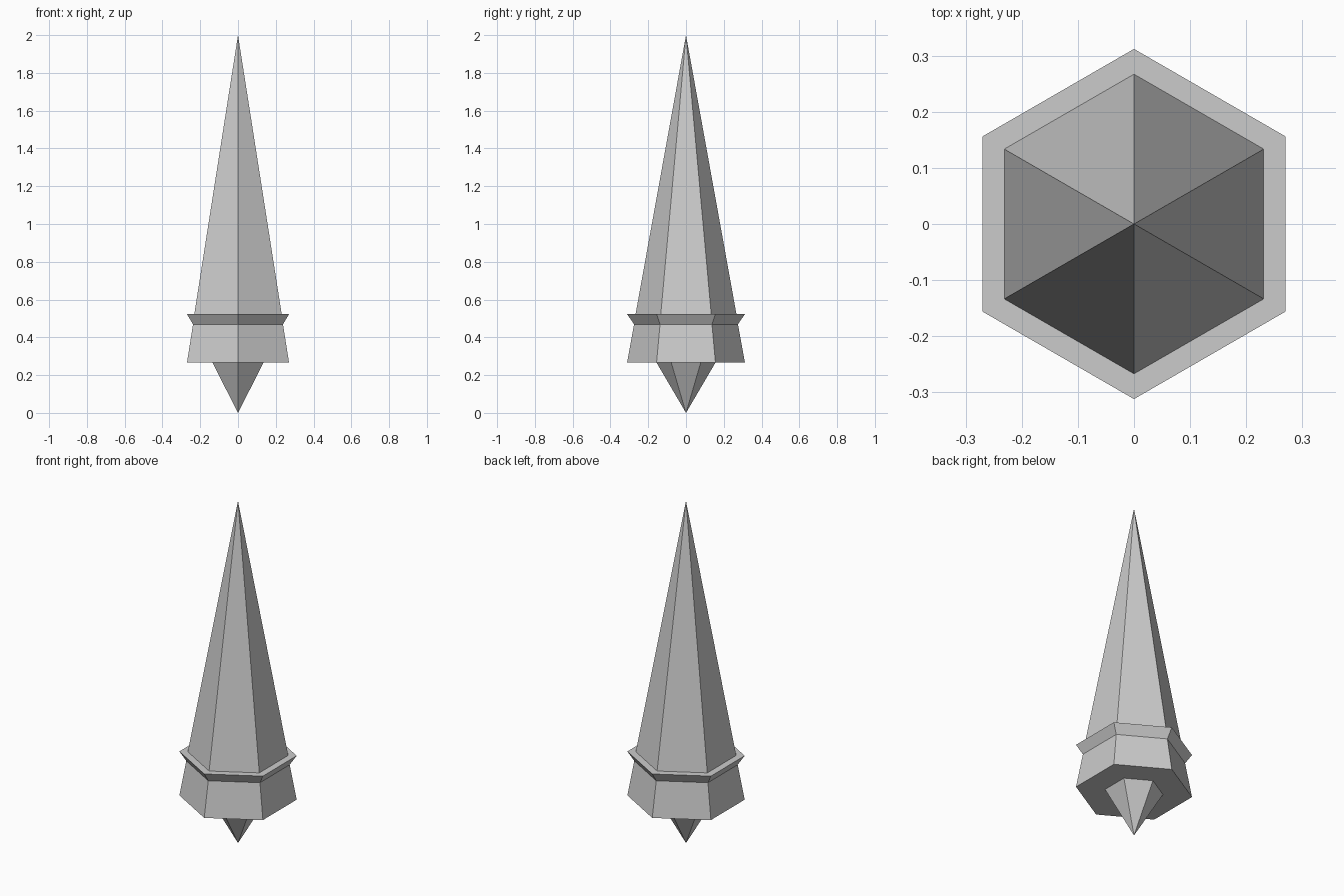
import bpy
import bmesh
from math import cos, sin, pi

if "Cube" in bpy.data.objects:
    bpy.data.objects.remove(bpy.data.objects["Cube"])

SIDES = 6


def hex_lathe(name, profile):
    """Flat-faced six-sided part from (corner radius, z) points, listed bottom to top."""
    bm = bmesh.new()
    rings = []
    for r, z in profile:
        n = SIDES if r > 0 else 1
        rings.append([bm.verts.new((r * cos(pi / 2 + i * 2 * pi / SIDES),
                                    r * sin(pi / 2 + i * 2 * pi / SIDES), z))
                      for i in range(n)])
    for low, high in zip(rings, rings[1:]):
        for i in range(SIDES):
            j = (i + 1) % SIDES
            if len(low) == 1:
                bm.faces.new((low[0], high[j], high[i]))
            elif len(high) == 1:
                bm.faces.new((low[i], low[j], high[0]))
            else:
                bm.faces.new((low[i], low[j], high[j], high[i]))
    mesh = bpy.data.meshes.new(name)
    bm.to_mesh(mesh)
    bm.free()
    obj = bpy.data.objects.new(name, mesh)
    bpy.context.collection.objects.link(obj)
    return obj


# Short point underneath
hex_lathe("bottom_point", [(0, 0), (0.156, 0.266)])

# Collar: flat underside, tapered body, flared rim, flat top ledge
hex_lathe("collar", [(0.156, 0.266), (0.312, 0.266), (0.275, 0.469),
                     (0.312, 0.523), (0.267, 0.523)])

# Tall spire
hex_lathe("spire", [(0.267, 0.523), (0, 2.0)])
